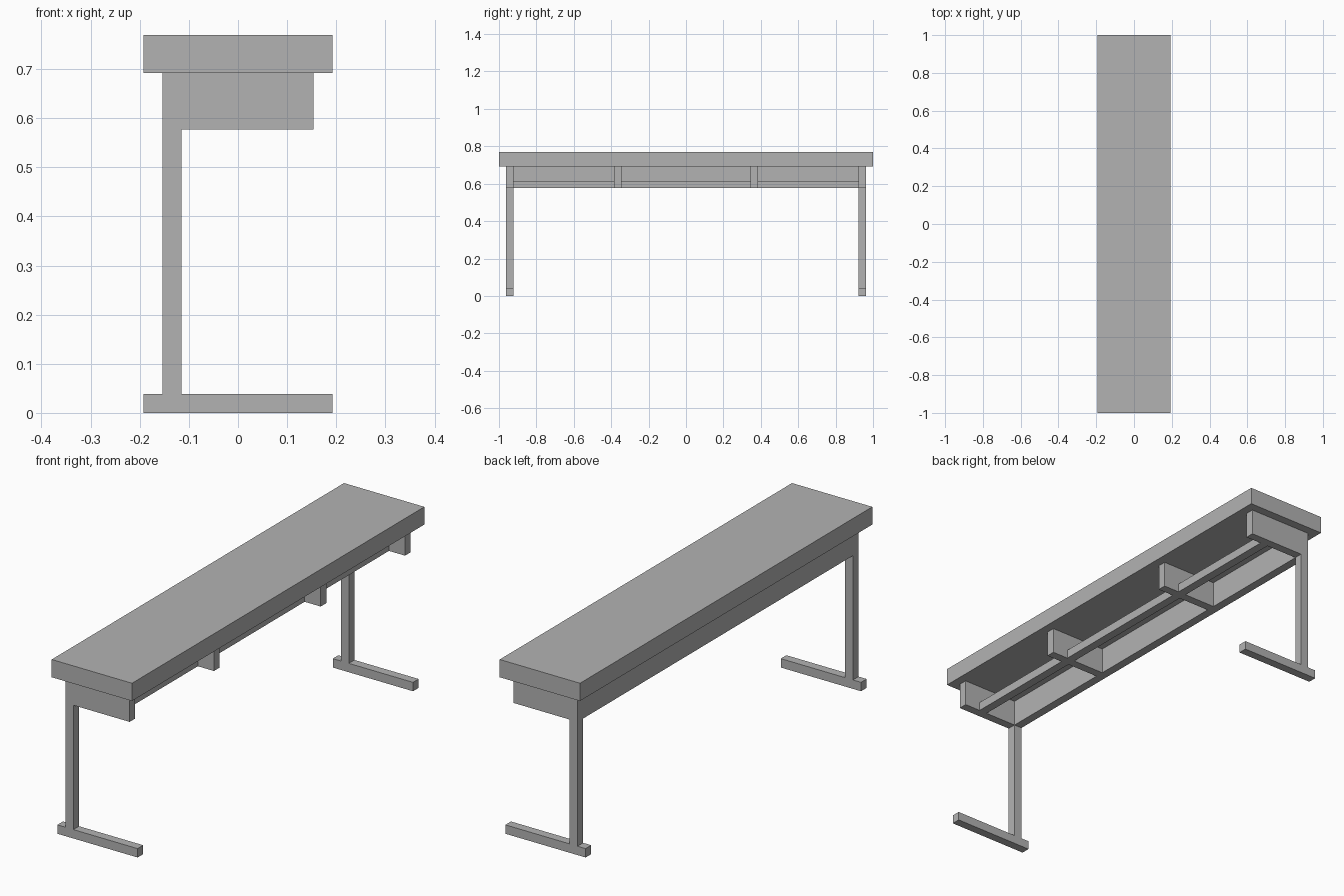
import bpy
import bmesh
from mathutils import Vector

if "Cube" in bpy.data.objects:
    bpy.data.objects.remove(bpy.data.objects["Cube"])

U = 2 / 52  # base module: thickness of the timber

grey = bpy.data.materials.new("plain grey")
grey.diffuse_color = (0.45, 0.45, 0.45, 1)
grey.use_nodes = True
grey.node_tree.nodes["Principled BSDF"].inputs["Base Color"].default_value = grey.diffuse_color


def box(name, x, y, z):
    """Box from (min, max) ranges given in modules."""
    lo, hi = (Vector(c) * U for c in zip(x, y, z))
    bm = bmesh.new()
    bmesh.ops.create_cube(bm, size=1)
    for v in bm.verts:
        v.co = (lo + hi) / 2 + v.co * (hi - lo)
    mesh = bpy.data.meshes.new(name)
    bm.to_mesh(mesh)
    bm.free()
    mesh.materials.append(grey)
    obj = bpy.data.objects.new(name, mesh)
    bpy.context.collection.objects.link(obj)


def frame(name, y, outline):
    """Flat outline in the x-z plane, extruded along y."""
    bm = bmesh.new()
    face = bm.faces.new([bm.verts.new((px * U, y[0] * U, pz * U)) for px, pz in outline])
    ext = bmesh.ops.extrude_face_region(bm, geom=[face])
    new = [g for g in ext["geom"] if isinstance(g, bmesh.types.BMVert)]
    bmesh.ops.translate(bm, verts=new, vec=(0, (y[1] - y[0]) * U, 0))
    bmesh.ops.recalc_face_normals(bm, faces=bm.faces)
    mesh = bpy.data.meshes.new(name)
    bm.to_mesh(mesh)
    bm.free()
    mesh.materials.append(grey)
    obj = bpy.data.objects.new(name, mesh)
    bpy.context.collection.objects.link(obj)


# Thick table top
box("table_top", (-5, 5), (-26, 26), (18, 20))

# End frames: foot, upright and bracket in one outline
end_outline = [(-5, 0), (5, 0), (5, 1), (-3, 1), (-3, 15), (4, 15),
               (4, 18), (-4, 18), (-4, 1), (-5, 1)]
frame("left_end_frame", (-25, -24), end_outline)
frame("right_end_frame", (24, 25), end_outline)

# Inner brackets under the top
box("left_inner_bracket", (-3, 4), (-10, -9), (15, 18))
box("right_inner_bracket", (-3, 4), (9, 10), (15, 18))

# Back panel between the uprights
box("back_panel", (-4, -3), (-24, 24), (15, 18))

# Shelf rail sections between the brackets
for i, span in enumerate([(-24, -10), (-9, 9), (10, 24)]):
    box(f"shelf_rail_{i + 1}", (1, 2), span, (15, 16))
